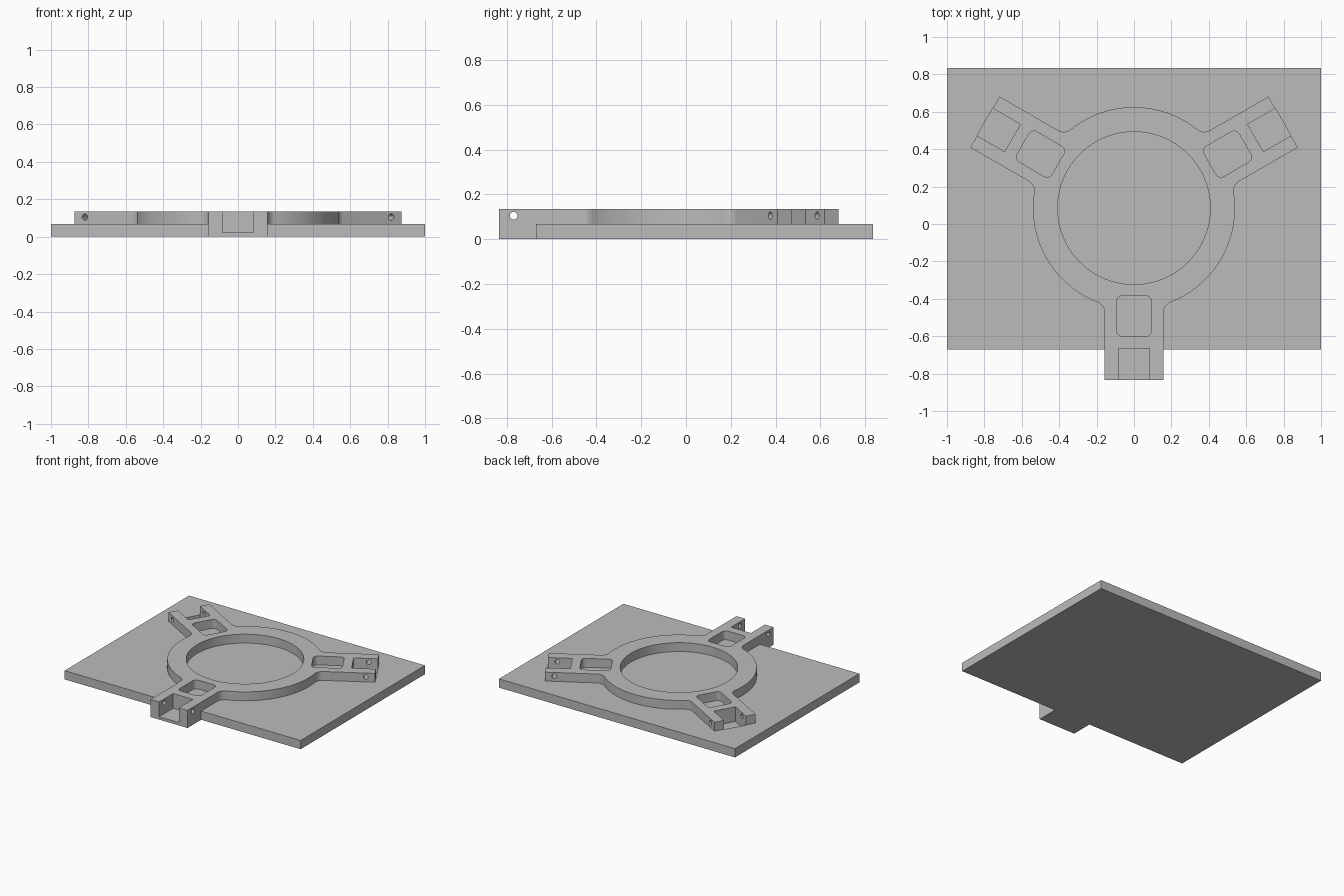
import bpy, bmesh
from math import pi, sin, cos, sqrt, atan2, radians
from mathutils import Matrix, Vector

cube = bpy.data.objects.get("Cube")
if cube:
    bpy.data.objects.remove(cube)

grey = bpy.data.materials.new("plain grey")
grey.use_nodes = True
colour = (0.5, 0.5, 0.5, 1)
grey.diffuse_color = colour
grey.node_tree.nodes["Principled BSDF"].inputs["Base Color"].default_value = colour

CENTRE = Vector((0, 0.085, 0))
PLATE_TOP, TOP = 0.067, 0.135
RING, BORE = 0.54, 0.408
ARM_HALF, ARM_END, FILLET = 0.157, 0.92, 0.06


def arc(cx, cy, r, a0, a1, n):
    return [(cx + r * cos(a0 + (a1 - a0) * i / n),
             cy + r * sin(a0 + (a1 - a0) * i / n)) for i in range(n + 1)]


def rounded_rect(x, y0, y1, r):
    corners = [(x - r, y1 - r), (r - x, y1 - r), (r - x, y0 + r), (x - r, y0 + r)]
    pts = []
    for i, (cx, cy) in enumerate(corners):
        pts += arc(cx, cy, r, i * pi / 2, (i + 1) * pi / 2, 6)
    return pts


def rect(x, y0, y1):
    return [(-x, y0), (x, y0), (x, y1), (-x, y1)]


def prism(name, pts, z0, z1, matrix=Matrix()):
    bm = bmesh.new()
    face = bm.faces.new([bm.verts.new((x, y, z0)) for x, y in pts])
    new = bmesh.ops.extrude_face_region(bm, geom=[face])["geom"]
    bmesh.ops.translate(bm, vec=(0, 0, z1 - z0),
                        verts=[v for v in new if isinstance(v, bmesh.types.BMVert)])
    bmesh.ops.transform(bm, matrix=matrix, verts=bm.verts)
    bmesh.ops.recalc_face_normals(bm, faces=bm.faces)
    mesh = bpy.data.meshes.new(name)
    bm.to_mesh(mesh)
    bm.free()
    mesh.materials.append(grey)
    obj = bpy.data.objects.new(name, mesh)
    bpy.context.collection.objects.link(obj)
    return obj


def combine(target, tool, operation):
    mod = target.modifiers.new(operation, "BOOLEAN")
    mod.operation, mod.object, mod.solver = operation, tool, "EXACT"
    bpy.context.view_layer.objects.active = target
    bpy.ops.object.modifier_apply(modifier=mod.name)
    bpy.data.objects.remove(tool)


# Outline of the ring with three filleted arms
fx = ARM_HALF + FILLET
fy = -sqrt((RING + FILLET) ** 2 - fx ** 2)
touch = atan2(fy, fx)
right_side = [(ARM_HALF, -ARM_END)] + arc(fx, fy, FILLET, pi, touch + pi, 8)[0:]
left_side = [(-x, y) for x, y in reversed(right_side)]
ring_arc = arc(0, 0, RING, touch, pi / 6 - (pi / 2 + touch) + 0, 28)[1:-1]
sector = left_side + right_side + ring_arc
outline = []
for k in range(3):
    turn = Matrix.Rotation(k * radians(120), 3, "Z")
    outline += [tuple((turn @ Vector((x, y, 0)))[:2]) for x, y in sector]

at_centre = Matrix.Translation(CENTRE)
body = prism("base_plate_with_bracket", rect(1, -0.67, 0.835), 0, PLATE_TOP)
combine(body, prism("bracket", outline, 0, TOP, at_centre), "UNION")

# Central bore
combine(body, prism("bore_cutter", arc(0, 0, BORE, 0, 2 * pi, 96)[:-1],
                    PLATE_TOP, 0.3, at_centre), "DIFFERENCE")

# Window, end slot and pin hole of each arm
for k in range(3):
    place = at_centre @ Matrix.Rotation(k * radians(120), 4, "Z")
    combine(body, prism("window_cutter", rounded_rect(0.093, -0.685, -0.47, 0.03),
                        PLATE_TOP, 0.3, place), "DIFFERENCE")
    combine(body, prism("slot_cutter", rect(0.084, -ARM_END - 0.001, -0.75),
                        0.022, 0.3, place), "DIFFERENCE")
    across = place @ Matrix.Translation((0, -0.855, 0.105)) @ Matrix.Rotation(pi / 2, 4, "Y")
    combine(body, prism("pin_hole_cutter", arc(0, 0, 0.017, 0, 2 * pi, 24)[:-1],
                        -0.2, 0.2, across), "DIFFERENCE")

# Smooth curved walls, sharp edges
bpy.ops.object.select_all(action="DESELECT")
body.select_set(True)
bpy.context.view_layer.objects.active = body
bpy.ops.object.shade_smooth_by_angle(angle=radians(30))
